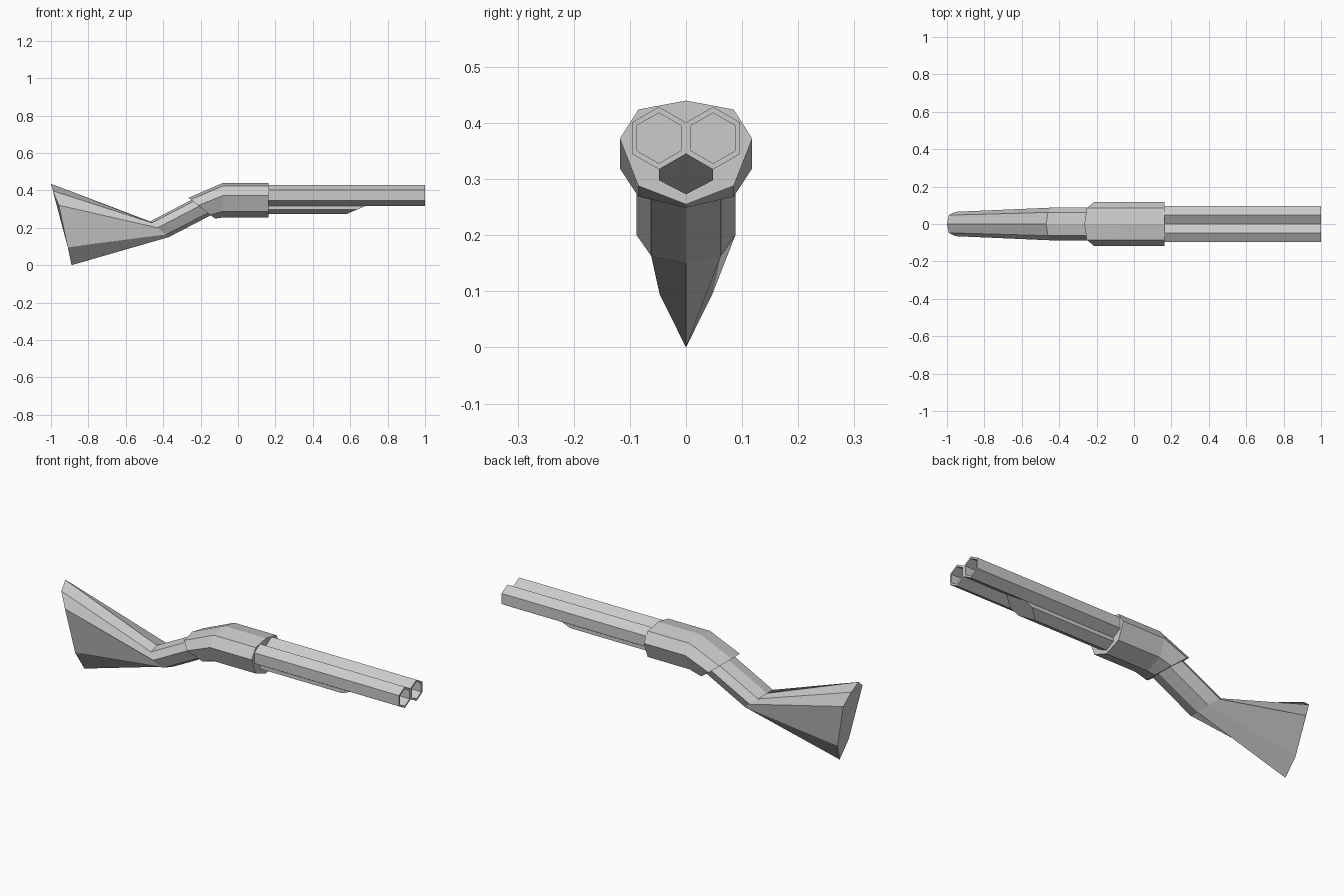
import bpy, bmesh
from math import sin, cos, pi

if "Cube" in bpy.data.objects:
    bpy.data.objects.remove(bpy.data.objects["Cube"])


def loft(name, rings):
    """Skin a list of equal-sized rings and cap both ends."""
    bm = bmesh.new()
    loops = [[bm.verts.new(p) for p in ring] for ring in rings]
    n = len(loops[0])
    for a, b in zip(loops, loops[1:]):
        for i in range(n):
            j = (i + 1) % n
            bm.faces.new((a[i], a[j], b[j], b[i]))
    bm.faces.new(loops[0])
    bm.faces.new(loops[-1])
    bmesh.ops.recalc_face_normals(bm, faces=bm.faces)
    mesh = bpy.data.meshes.new(name)
    bm.to_mesh(mesh)
    bm.free()
    obj = bpy.data.objects.new(name, mesh)
    bpy.context.collection.objects.link(obj)
    return obj


def mirrored(half):
    """Close a top-to-bottom half profile across y = 0."""
    return half + [(x, -y, z) for x, y, z in reversed(half[1:-1])]


def hexagon(x, r, cy, cz):
    return [(x, cy + r * sin(k * pi / 3), cz + r * cos(k * pi / 3)) for k in range(6)]


# Twin hexagonal barrels with open bores
for side, y in (("left", 0.0483), ("right", -0.0483)):
    stations = [(0.1, 0.0558), (1.0, 0.0558), (1.0, 0.045), (0.85, 0.045)]
    loft(side + "_barrel", [hexagon(x, r, y, 0.373) for x, r in stations])

# Fore-end under the barrels, with a slanted nose
fore = [(0, 0.345), (0.0483, 0.317), (0.0483, 0.298), (0, 0.273)]
loft("fore_end", [
    mirrored([(0.1, y, z) for y, z in fore]),
    mirrored([(0.58 + (z - 0.273) * 2.35, y, z) for y, z in fore])])

# Receiver: straight body, then bent down to a slanted rear
body = [(0, 0.44), (0.085, 0.424), (0.118, 0.372), (0.085, 0.288), (0, 0.255)]
rear = []
for y, z in body:
    t = (z - 0.255) / 0.185
    rear.append((-0.123 - 0.142 * t, y, 0.249 + 0.111 * t))
loft("receiver", [
    mirrored([(0.162, y, z) for y, z in body]),
    mirrored([(-0.08, y, z) for y, z in body]),
    mirrored(rear)])

# Stock: wrist running into the receiver, then the flared butt
bend = [(-0.47, 0, 0.234), (-0.46, 0.062, 0.226), (-0.43, 0.088, 0.2),
        (-0.385, 0.062, 0.163), (-0.37, 0, 0.15)]
wrist = [(x + 0.26, y, z + 0.135) for x, y, z in bend]
butt = [(-1.0, 0, 0.435), (-0.99, 0.047, 0.397), (-0.957, 0.065, 0.32),
        (-0.91, 0.047, 0.095), (-0.89, 0, 0.0)]
loft("stock", [mirrored(r) for r in (wrist, bend, butt)])
